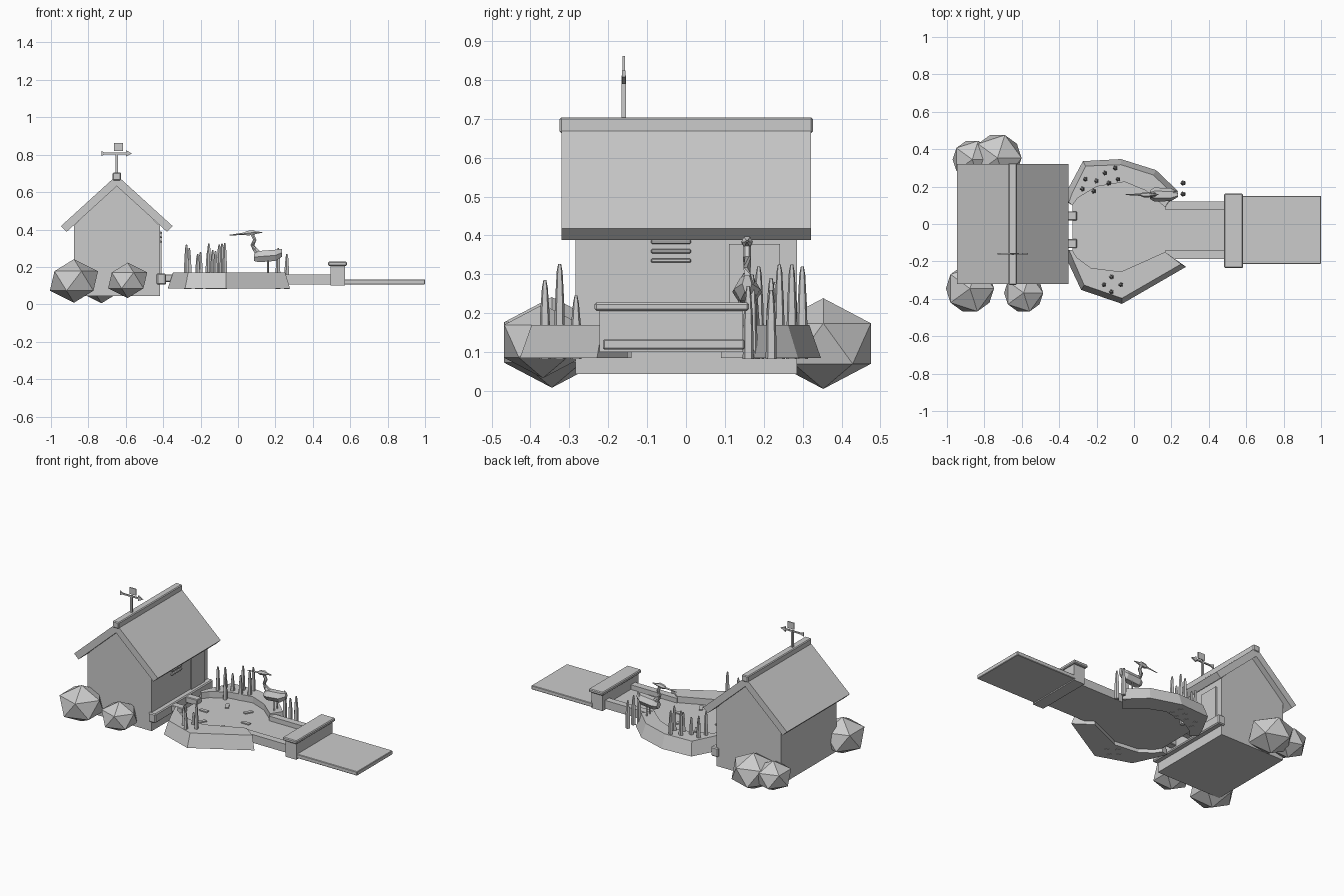
import bpy, bmesh, math
from mathutils import Vector

if "Cube" in bpy.data.objects:
    bpy.data.objects.remove(bpy.data.objects["Cube"])

grey = bpy.data.materials.new("plain grey")
grey.diffuse_color = (0.6, 0.6, 0.6, 1)
grey.use_nodes = True
grey.node_tree.nodes["Principled BSDF"].inputs["Base Color"].default_value = grey.diffuse_color


def mesh(name, verts, faces):
    bm = bmesh.new()
    vs = [bm.verts.new(v) for v in verts]
    for f in faces:
        bm.faces.new([vs[i] for i in f])
    bmesh.ops.recalc_face_normals(bm, faces=bm.faces)
    me = bpy.data.meshes.new(name)
    bm.to_mesh(me)
    bm.free()
    me.materials.append(grey)
    ob = bpy.data.objects.new(name, me)
    bpy.context.collection.objects.link(ob)
    return ob


def loft(name, rings):
    """Closed skin through rings of equal point count."""
    n = len(rings[0])
    verts = [p for r in rings for p in r]
    faces = [list(range(n)), list(range(len(verts) - n, len(verts)))]
    for k in range(len(rings) - 1):
        for i in range(n):
            j = (i + 1) % n
            faces.append([k*n + i, k*n + j, (k+1)*n + j, (k+1)*n + i])
    return mesh(name, verts, faces)


def extrude_y(name, pts, y0, y1):
    return loft(name, [[(x, y, z) for x, z in pts] for y in (y0, y1)])


def box(name, x0, x1, y0, y1, z0, z1, bevel=0):
    ob = extrude_y(name, [(x0, z0), (x1, z0), (x1, z1), (x0, z1)], y0, y1)
    if bevel:
        m = ob.modifiers.new("bevel", 'BEVEL')
        m.width, m.segments = bevel, 1
    return ob


def ring(c, r, n=5, axis=Vector((0, 0, 1))):
    q = axis.to_track_quat('Z', 'Y')
    return [Vector(c) + q @ Vector((r*math.cos(2*math.pi*i/n), r*math.sin(2*math.pi*i/n), 0))
            for i in range(n)]


def tube(name, pts, radii, n=6):
    pts = [Vector(p) for p in pts]
    rings = []
    for i, p in enumerate(pts):
        d = pts[min(i+1, len(pts)-1)] - pts[max(i-1, 0)]
        rings.append(ring(p, radii[i], n, d.normalized()))
    return loft(name, rings)


# House body and roof
CX = -0.648
extrude_y("house_walls", [(CX-.23, .044), (CX+.23, .044), (CX+.23, .42), (CX, .645), (CX-.23, .42)],
          -.284, .286)
for s, name in ((-1, "roof_left"), (1, "roof_right")):
    extrude_y(name, [(CX, .69), (CX+s*.299, .418), (CX+s*.268, .388), (CX, .632)], -.32, .322)
box("ridge_cap", CX-.023, CX+.023, -.325, .326, .663, .704, .005)

# Weather vane
VY = -.16
box("vane_post", CX-.006, CX+.006, VY-.006, VY+.006, .69, .812)
box("vane_bar", -.72, -.59, VY-.004, VY+.004, .802, .811)
extrude_y("vane_head", [(-.60, .79), (-.567, .807), (-.60, .824)], VY-.004, VY+.004)
extrude_y("vane_tail", [(-.73, .793), (-.712, .802), (-.712, .811), (-.73, .82)], VY-.004, VY+.004)
box("vane_flag", -.663, -.615, VY-.003, VY+.003, .82, .862)

# Details on the pond side of the house
WX = CX + .23
box("door", WX-.01, WX+.009, .11, .242, .165, .378)
for i in range(3):
    z = .33 + i*.024
    box("vent_slat", WX-.01, WX+.012, -.09, .013, z, z+.011, .003)
box("wall_beam", -.435, -.385, -.295, .297, .105, .165, .006)
for y in (-.105, .043):
    box("outlet_block", -.40, -.305, y-.024, y+.024, .12, .16, .004)

# Bushes
for x, y, z, r in ((-.877, -.345, .125, .144), (-.59, -.368, .128, .117),
                   (-.73, .353, .122, .144), (-.865, .345, .125, .117)):
    bm = bmesh.new()
    bmesh.ops.create_icosphere(bm, subdivisions=1, radius=r)
    for v in bm.verts:
        v.co = (v.co.x + x, v.co.y + y, v.co.z*.81 + z)
    me = bpy.data.meshes.new("bush")
    bm.to_mesh(me)
    bm.free()
    me.materials.append(grey)
    bpy.context.collection.objects.link(bpy.data.objects.new("bush", me))


# Pond banks: sloped outside, flat top, upright inside
def bank(name, outer, inner):
    c = Vector((-.07, -.03))
    rings = []
    for o, i in zip(outer, inner):
        o, i = Vector(o), Vector(i)
        t = o - (o - c).normalized()*.03
        rings.append([(*o, .085), (*t, .17), (*i, .17), (*i, .085)])
    return loft(name, rings)


front_out = [(-.375, -.15), (-.348, -.213), (-.283, -.352), (-.064, -.427), (.278, -.229)]
front_in = [(-.33, -.14), (-.305, -.18), (-.23, -.235), (-.07, -.255), (.166, -.15)]
back_out = [(-.375, .13), (-.353, .187), (-.273, .336), (-.07, .347), (.118, .288), (.235, .176)]
back_in = [(-.33, .10), (-.30, .14), (-.20, .20), (-.05, .225), (.06, .18), (.166, .09)]
bank("front_bank", front_out, front_in)
bank("back_bank", back_out, back_in)

# Water and floating dashes
outline = [(x, y*1.04) for x, y in front_in] + [(x, y*1.04) for x, y in reversed(back_in)]
loft("pond_water", [[(x, y, z) for x, y in outline] for z in (.108, .13)])
for k in range(6):
    a = k*math.pi/3
    ob = box("ripple", .123, .177, -.011, .011, .128, .137)
    ob.rotation_euler.z = a
    ob.location = (-.07, -.032, 0)

# Channel, sluice and outflow slab
box("channel_floor", .15, .50, -.15, .09, .107, .13)
box("channel_wall_front", .166, .50, -.187, -.143, .107, .16)
box("channel_wall_back", .166, .50, .078, .12, .107, .16)
box("sluice_wall", .495, .572, -.222, .146, .10, .21)
box("sluice_cap", .482, .583, -.235, .162, .206, .228, .005)
box("outflow_slab", .565, 1.0, -.213, .15, .107, .133, .003)

# Reeds (x, y, top)
for x, y, h in ((-.26, .24, .30), (-.20, .23, .28), (-.155, .272, .325), (-.10, .299, .32),
                (-.085, .24, .325), (-.275, .187, .32), (-.215, .176, .27), (-.135, .219, .29),
                (.262, .219, .26), (.262, .16, .27), (.215, .17, .30),
                (-.12, -.283, .245), (-.16, -.325, .29), (-.07, -.325, .327), (-.12, -.363, .285)):
    m = .085 + (h - .085)*.55
    loft("reed", [ring((x, y, .082), .015), ring((x, y, m), .013),
                  ring((x, y, h-.02), .008), ring((x, y, h), .004)])

# Wading bird
BY = .157
body = []
for x, zb, zt, w in ((.085, .232, .27, .022), (.11, .225, .285, .038), (.20, .232, .292, .034), (.235, .255, .297, .012)):
    zm = (zb + zt)/2
    body.append([(x, BY-w, zm), (x, BY-w*.5, zt), (x, BY+w*.5, zt),
                 (x, BY+w, zm), (x, BY+w*.5, zb), (x, BY-w*.5, zb)])
loft("bird_body", body)
tube("bird_neck", [(.115, BY, .265), (.09, BY, .295), (.078, BY, .318), (.09, BY, .345), (.075, BY, .378)],
     [.018, .014, .011, .010, .010])
tube("bird_head", [(.035, BY, .378), (.05, BY, .38), (.08, BY, .384), (.095, BY, .383), (.13, BY, .385)],
     [.007, .014, .015, .008, .002])
tube("bird_beak", [(-.045, BY, .370), (.04, BY, .378)], [.002, .007], 4)
for s in (-1, 1):
    tube("bird_leg", [(.16, BY+s*.017, .12), (.16, BY+s*.017, .24)], [.005, .005], 4)
